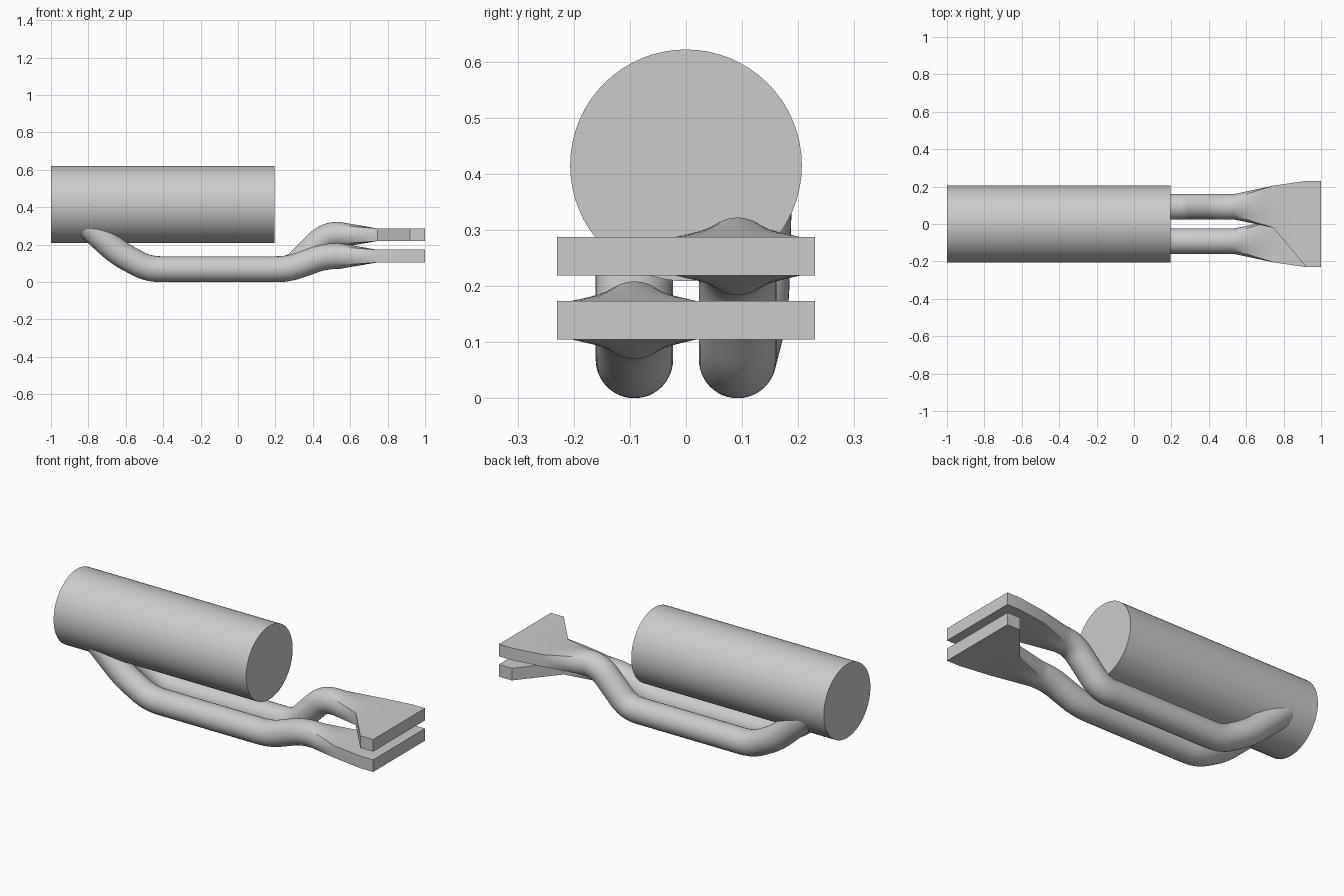
import bpy, bmesh, math
from mathutils import Vector

old = bpy.data.objects.get("Cube")
if old:
    bpy.data.objects.remove(old, do_unlink=True)

SIDES = 48
PIPE_R = 0.069

metal = bpy.data.materials.new("light grey metal")
metal.use_nodes = True
grey = (0.6, 0.6, 0.6, 1)
metal.diffuse_color = grey
metal.node_tree.nodes["Principled BSDF"].inputs["Base Color"].default_value = grey


def finish(obj):
    obj.data.materials.append(metal)
    bpy.ops.object.select_all(action='DESELECT')
    obj.select_set(True)
    bpy.context.view_layer.objects.active = obj
    bpy.ops.object.shade_smooth_by_angle(angle=math.radians(30))


def rounded_path(points, cut, steps=10):
    """Polyline with each inner corner replaced by a soft bend."""
    pts = [Vector(p) for p in points]
    path = [pts[0]]
    for a, b, c in zip(pts, pts[1:], pts[2:]):
        start = b + (a - b).normalized() * cut
        end = b + (c - b).normalized() * cut
        for i in range(steps + 1):
            t = i / steps
            path.append(start * (1 - t) ** 2 + b * 2 * t * (1 - t) + end * t * t)
    path.append(pts[-1])
    return path


def circle_ring(centre, tangent):
    side = (Vector((0, 1, 0)) - tangent * tangent.y).normalized()
    up = tangent.cross(side)
    angles = [math.tau * i / SIDES for i in range(SIDES)]
    return [centre + (side * math.cos(a) + up * math.sin(a)) * PIPE_R for a in angles]


def box_ring(x, y, z, half_width, half_height):
    ring = []
    for i in range(SIDES):
        a = math.tau * i / SIDES
        c, s = math.cos(a), math.sin(a)
        m = max(abs(c), abs(s))
        ring.append(Vector((x, y + half_width * c / m, z + half_height * s / m)))
    return ring


def loft(name, rings):
    bm = bmesh.new()
    loops = [[bm.verts.new(p) for p in ring] for ring in rings]
    for a, b in zip(loops, loops[1:]):
        for i in range(SIDES):
            j = (i + 1) % SIDES
            bm.faces.new((a[i], a[j], b[j], b[i]))
    bm.faces.new(loops[0])
    bm.faces.new(loops[-1])
    bmesh.ops.recalc_face_normals(bm, faces=bm.faces)
    mesh = bpy.data.meshes.new(name)
    bm.to_mesh(mesh)
    bm.free()
    obj = bpy.data.objects.new(name, mesh)
    bpy.context.collection.objects.link(obj)
    finish(obj)


def pipe_with_nozzle(name, side, lean, bend_x, top_x, nozzle_z):
    y = 0.092 * side
    path = rounded_path([
        (-0.90, y + lean * 1.3, 0.39), (-0.64, y + lean, 0.155), (-0.48, y, PIPE_R),
        (bend_x, y, PIPE_R), (top_x, y, nozzle_z), (0.54, y, nozzle_z)], 0.065)
    rings = []
    for i, p in enumerate(path):
        t = path[min(i + 1, len(path) - 1)] - path[max(i - 1, 0)]
        if i == len(path) - 1:
            t = Vector((1, 0, 0))
        rings.append(circle_ring(p, t.normalized()))
    # round pipe blends into a flat throat, then fans out to the wide mouth
    throat = box_ring(0.745, 0.0925 * side, nozzle_z, 0.1125, 0.034)
    last = rings[-1]
    for k in range(1, 6):
        rings.append([a.lerp(b, k / 6) for a, b in zip(last, throat)])
    rings.append(throat)
    for x in (0.92, 1.0):
        rings.append(box_ring(x, 0, nozzle_z, 0.23, 0.034))
    loft(name, rings)


# Main drum
bpy.ops.mesh.primitive_cylinder_add(vertices=64, radius=0.2065, depth=1.195,
                                    location=(-0.4025, 0, 0.415),
                                    rotation=(0, math.pi / 2, 0))
drum = bpy.context.object
drum.name = "drum"
finish(drum)

# Two bent pipes with stacked flat nozzles
pipe_with_nozzle("lower_pipe", -1, 0, 0.27, 0.465, 0.139)
pipe_with_nozzle("upper_pipe", 1, 0.022, 0.29, 0.47, 0.253)
